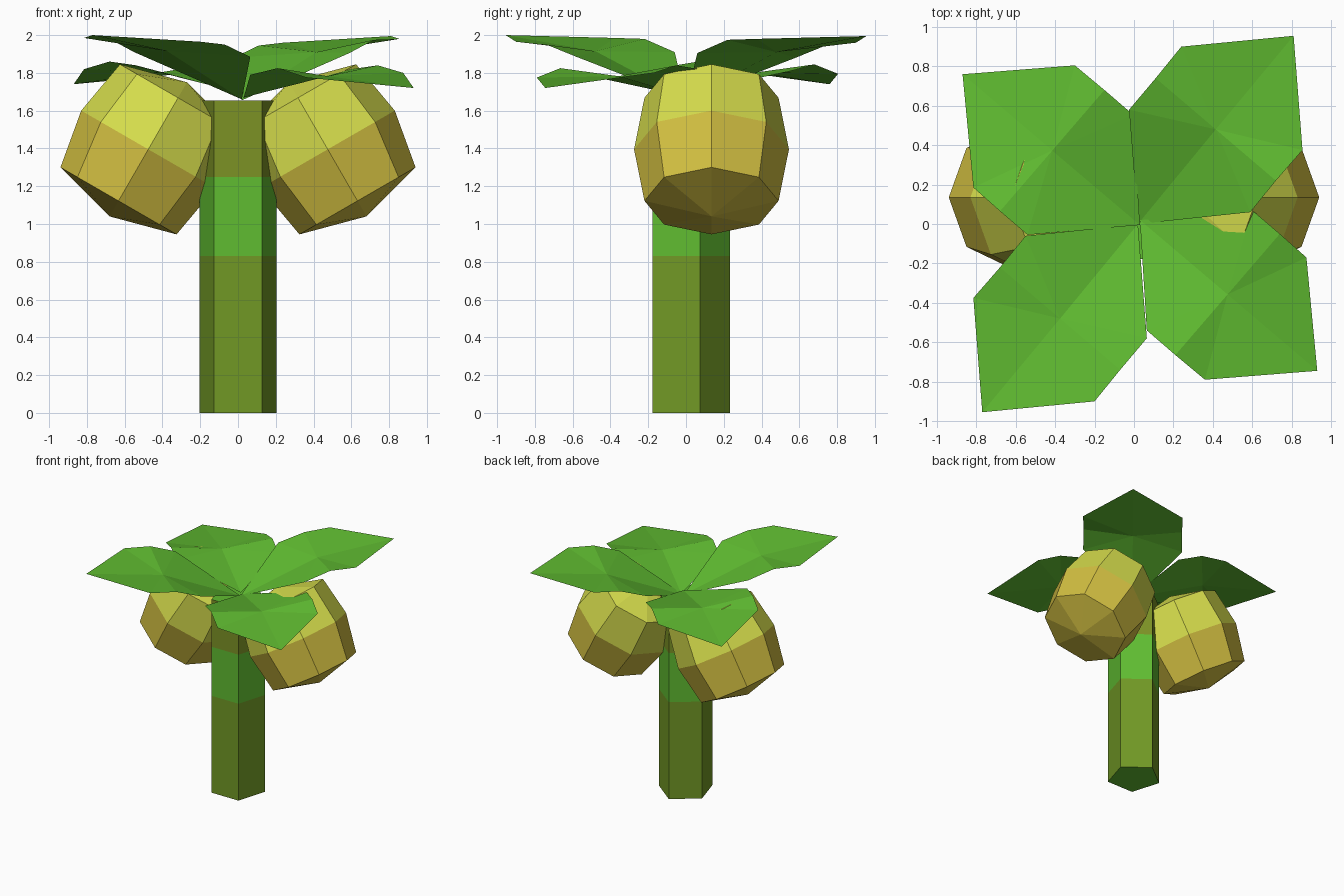
import bpy, math
from mathutils import Vector

if "Cube" in bpy.data.objects:
    bpy.data.objects.remove(bpy.data.objects["Cube"])


def mat(name, rgb):
    m = bpy.data.materials.new(name)
    lin = [((c / 255 + 0.055) / 1.055) ** 2.4 for c in rgb]
    m.diffuse_color = (*lin, 1)
    m.use_nodes = True
    m.node_tree.nodes["Principled BSDF"].inputs["Base Color"].default_value = m.diffuse_color
    return m


LEAF = mat("leaf green", (96, 188, 49))
OLIVE = mat("olive bark", (113, 152, 37))
OLIVE_TOP = mat("dark olive bark", (124, 146, 37))
LIME = mat("yellow green husk", (214, 221, 76))
GOLD = mat("golden husk", (210, 191, 65))


def make(name, verts, faces, mats, rule=None):
    me = bpy.data.meshes.new(name)
    me.from_pydata([tuple(v) for v in verts], [], faces)
    for m in mats:
        me.materials.append(m)
    if rule:
        for p in me.polygons:
            p.material_index = rule(p)
    ob = bpy.data.objects.new(name, me)
    bpy.context.collection.objects.link(ob)
    return ob


def loft(rings):
    """Stack of closed rings, counter-clockwise seen from above, bottom to top."""
    n = len(rings[0])
    verts = [v for r in rings for v in r]
    faces = [(k * n + i, k * n + (i + 1) % n, (k + 1) * n + (i + 1) % n, (k + 1) * n + i)
             for k in range(len(rings) - 1) for i in range(n)]
    return verts, faces


# five-sided trunk with a green band
section = [(-0.128, -0.177), (0.128, -0.177), (0.204, 0.074), (0, 0.233), (-0.204, 0.074)]
verts, faces = loft([[(x, y, z) for x, y in section] for z in (0, 0.83, 1.25, 1.655)])
faces += [(4, 3, 2, 1, 0), (15, 16, 17, 18, 19)]


def trunk_colour(p):
    if abs(p.normal.z) > 0.5 or 0.83 < p.center.z < 1.25:
        return 1
    return 0 if p.center.z < 0.83 else 2


make("trunk", verts, faces, [OLIVE, LEAF, OLIVE_TOP], trunk_colour)


# two tilted eight-sided fruits, upper half lime and lower half gold
def fruit(name, side):
    foot = Vector((0.6325 * side, 0.135, 1.1225))
    up = Vector((-0.5 * side, 0, 0.866))
    across = Vector((0.866, 0, 0.5 * side))
    depth = Vector((0, 1, 0))
    rings = []
    for r, h in ((0.355, 0), (0.41, 0.315), (0.355, 0.63)):
        rings.append([foot + up * h + across * (r * math.cos(a)) + depth * (r * math.sin(a))
                      for a in (i * math.pi / 4 for i in range(8))])
    verts, faces = loft(rings)
    verts += [foot - up * 0.095, foot + up * 0.725]
    for i in range(8):
        j = (i + 1) % 8
        faces += [(24, j, i), (25, 16 + i, 16 + j)]
    make(name, verts, faces, [GOLD, LIME],
         lambda p: 1 if (p.center - foot).dot(up) > 0.315 else 0)


fruit("fruit_right", 1)
fruit("fruit_left", -1)


# leaves: base, tip, then middle / fold / corner along each edge
def leaf(name, base, tip, side_a, side_b, shift=None):
    centre = (Vector(side_a[1]) + Vector(side_b[1])) / 2 - Vector((0, 0, 0.05))
    verts = [Vector(v) for v in (base, tip, centre, *side_a, *side_b)]
    if shift:  # half turn to the opposite side
        verts = [Vector((-v.x, -v.y, v.z)) + Vector(shift) for v in verts]
    faces = [(0, 3, 2), (3, 4, 2), (4, 5, 2), (5, 1, 2),
             (2, 6, 0), (2, 7, 6), (2, 8, 7), (2, 1, 8)]
    make(name, verts, faces, [LEAF])


high = ((0.02, 0, 1.66), (-0.77, -0.955, 2.0),
        [(-0.55, -0.06, 1.91), (-0.68, -0.22, 1.98), (-0.815, -0.375, 1.985)],
        [(0.065, -0.58, 1.885), (-0.07, -0.74, 1.95), (-0.20, -0.90, 1.965)])
low = ((0.03, 0.02, 1.67), (0.93, -0.745, 1.72),
       [(0.065, -0.54, 1.79), (0.21, -0.665, 1.825), (0.36, -0.79, 1.775)],
       [(0.60, 0.07, 1.82), (0.74, -0.05, 1.84), (0.875, -0.17, 1.80)])
leaf("leaf_front_left", *high)
leaf("leaf_back_right", *high, shift=(0.04, 0, -0.005))
leaf("leaf_front_right", *low)
leaf("leaf_back_left", *low, shift=(0.06, 0.015, 0.02))
